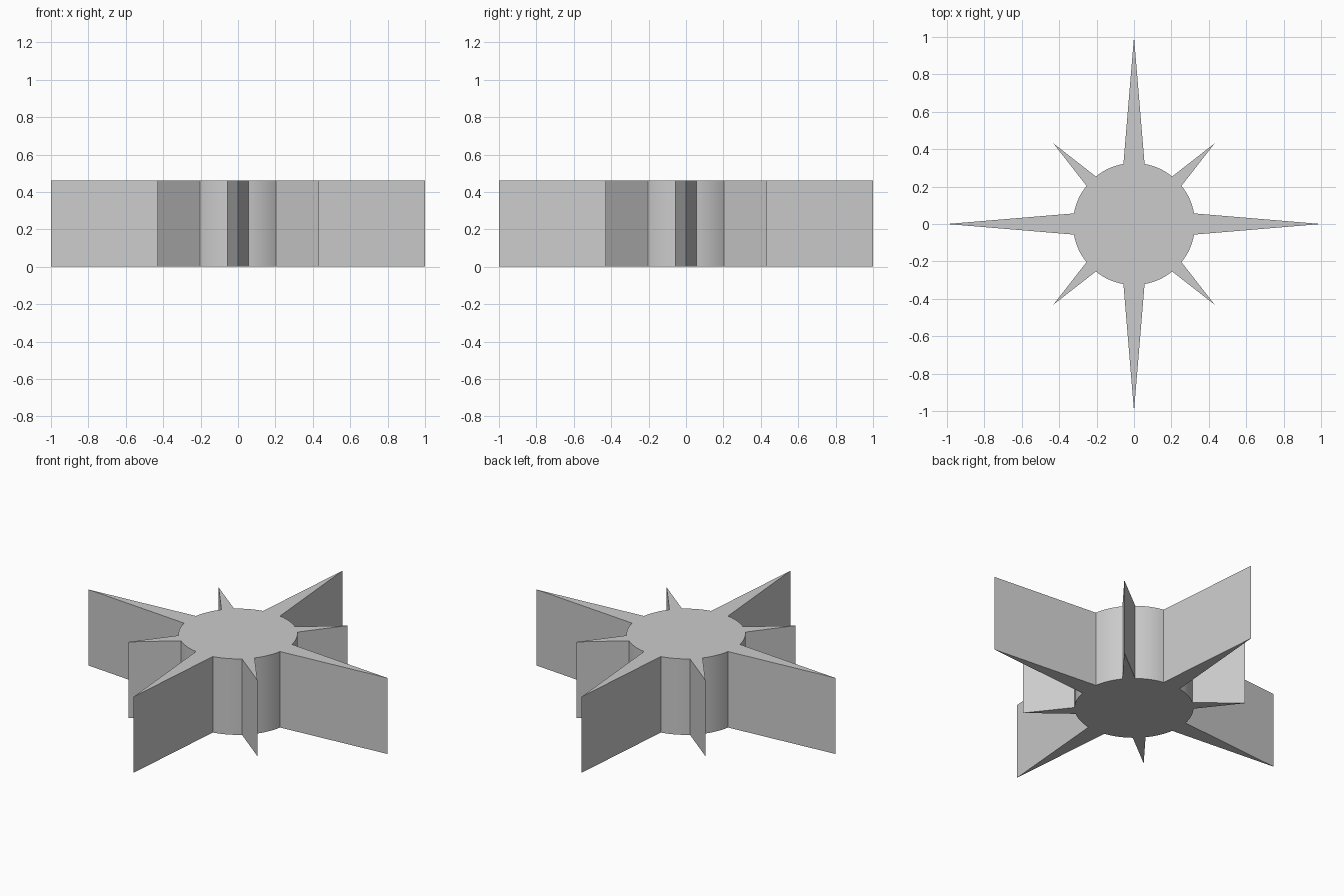
import bpy, bmesh
from math import sin, cos, radians

HEIGHT = 0.46
RADIUS = 0.326
LONG_TIP, LONG_HALF = 1.0, 10.0     # ray length, half angle of its base
SHORT_TIP, SHORT_HALF = 0.61, 6.2
ARC_STEPS = 8

cube = bpy.data.objects.get("Cube")
if cube:
    bpy.data.objects.remove(cube, do_unlink=True)


def polar(radius, degrees):
    a = radians(degrees)
    return (radius * cos(a), radius * sin(a), 0)


# Outline: alternating long and short rays joined by arcs of the round hub
outline = []
for i in range(8):
    angle = i * 45
    is_long = i % 2 == 0
    tip, half = (LONG_TIP, LONG_HALF) if is_long else (SHORT_TIP, SHORT_HALF)
    next_half = SHORT_HALF if is_long else LONG_HALF
    outline.append(polar(tip, angle))
    start, end = angle + half, angle + 45 - next_half
    for s in range(ARC_STEPS + 1):
        outline.append(polar(RADIUS, start + (end - start) * s / ARC_STEPS))

# Extrude the outline into a solid star
bm = bmesh.new()
base = bm.faces.new([bm.verts.new(p) for p in outline])
top = bmesh.ops.extrude_face_region(bm, geom=[base], use_keep_orig=True)["geom"]
bmesh.ops.translate(bm, vec=(0, 0, HEIGHT),
                    verts=[v for v in top if isinstance(v, bmesh.types.BMVert)])
bmesh.ops.recalc_face_normals(bm, faces=bm.faces)
mesh = bpy.data.meshes.new("star_body")
bm.to_mesh(mesh)
bm.free()

star = bpy.data.objects.new("star_body", mesh)
bpy.context.collection.objects.link(star)

# Plain grey finish
colour = (0.6, 0.6, 0.6, 1)
grey = bpy.data.materials.new("light_grey")
grey.use_nodes = True
grey.diffuse_color = colour
grey.node_tree.nodes["Principled BSDF"].inputs["Base Color"].default_value = colour
mesh.materials.append(grey)

# Smooth hub arcs, crisp ray edges
bpy.ops.object.select_all(action="DESELECT")
star.select_set(True)
bpy.context.view_layer.objects.active = star
bpy.ops.object.shade_smooth_by_angle(angle=radians(25))
